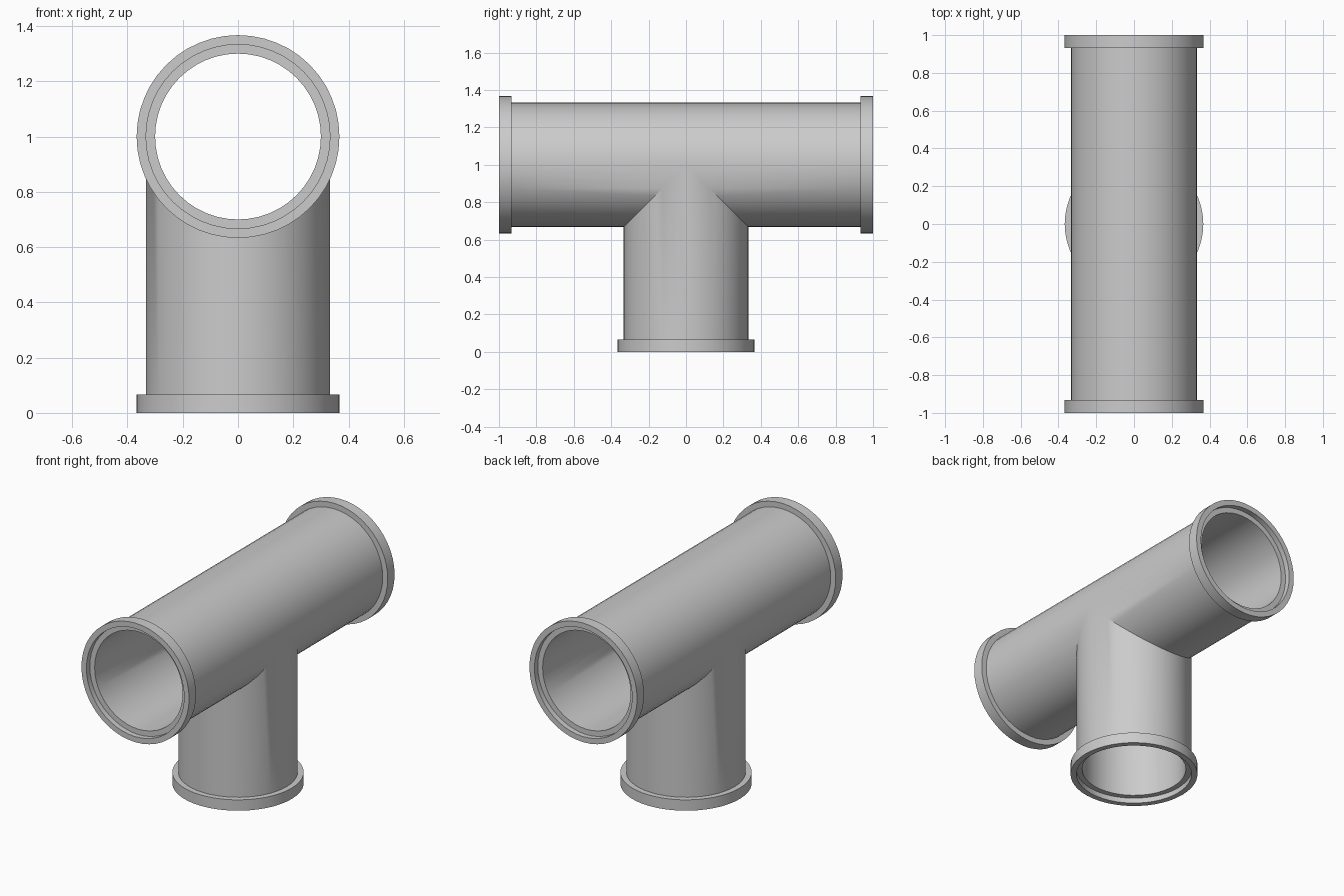
import bpy, bmesh, math
from mathutils import Vector

if "Cube" in bpy.data.objects:
    bpy.data.objects.remove(bpy.data.objects["Cube"])

SIDES = 48
R, BORE, COLLAR = 0.333, 0.30, 0.367
CENTRE = Vector((0, 0, 1))

# (radius, distance from centre); None = mitre line where the arms meet
PROFILE = [(R, None), (R, 0.933), (COLLAR, 0.933), (COLLAR, 1.0),
           (R, 1.0), (R, 0.967), (BORE, 0.967), (BORE, None)]


def add_arm(bm, axis, side, mitre):
    """Lathe one flanged pipe arm; its inner end is cut along the mitre."""
    rings = []
    for r, dist in PROFILE:
        ring = []
        for i in range(SIDES):
            a = 2 * math.pi * i / SIDES
            w = r * math.sin(a)
            d = mitre(w) if dist is None else dist
            ring.append(bm.verts.new(
                CENTRE + Vector((r * math.cos(a), 0, 0)) + side * w + axis * d))
        rings.append(ring)
    for a, b in zip(rings, rings[1:]):
        for i in range(SIDES):
            j = (i + 1) % SIDES
            bm.faces.new((a[i], a[j], b[j], b[i]))


bm = bmesh.new()
Y, Z = Vector((0, 1, 0)), Vector((0, 0, 1))
# Two halves of the straight run
for s in (-1, 1):
    add_arm(bm, Y * s, Z, lambda w: max(0.0, -w))
# Downward branch
add_arm(bm, -Z, Y, abs)

# Weld the arms along the mitres
bmesh.ops.remove_doubles(bm, verts=bm.verts, dist=1e-4)
bmesh.ops.recalc_face_normals(bm, faces=bm.faces)

mesh = bpy.data.meshes.new("tee_pipe")
bm.to_mesh(mesh)
bm.free()
tee = bpy.data.objects.new("tee_pipe", mesh)
bpy.context.collection.objects.link(tee)
bpy.context.view_layer.objects.active = tee
tee.select_set(True)
bpy.ops.object.shade_smooth_by_angle(angle=math.radians(30))
